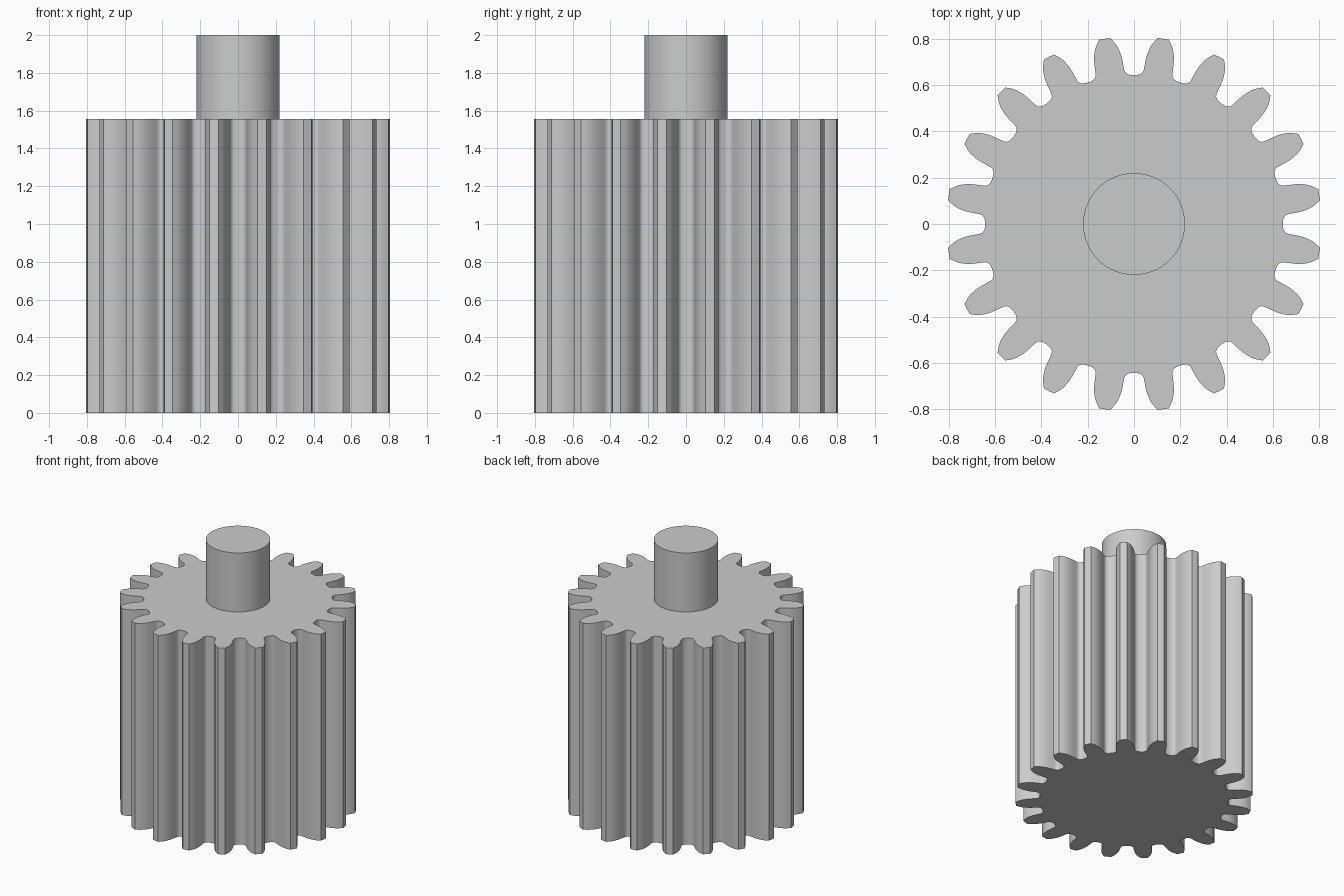
import bpy
import bmesh
import math

cube = bpy.data.objects.get("Cube")
if cube:
    bpy.data.objects.remove(cube, do_unlink=True)

TEETH = 20
GEAR_TOP = 1.555
SHAFT_TOP = 2.0
SHAFT_RADIUS = 0.22

# One plain grey for every part
grey = bpy.data.materials.new("plain grey")
grey.use_nodes = True
colour = (0.6, 0.6, 0.6, 1)
grey.diffuse_color = colour
grey.node_tree.nodes["Principled BSDF"].inputs["Base Color"].default_value = colour


def extrude_outline(name, outline, bottom, top):
    """Turn a closed 2D outline into a smooth-sided solid prism."""
    bm = bmesh.new()
    base = bm.faces.new([bm.verts.new((x, y, bottom)) for x, y in outline])
    result = bmesh.ops.extrude_face_region(bm, geom=[base], use_keep_orig=True)
    verts = [v for v in result["geom"] if isinstance(v, bmesh.types.BMVert)]
    bmesh.ops.translate(bm, verts=verts, vec=(0, 0, top - bottom))
    bmesh.ops.recalc_face_normals(bm, faces=bm.faces)
    mesh = bpy.data.meshes.new(name)
    bm.to_mesh(mesh)
    bm.free()
    mesh.materials.append(grey)
    obj = bpy.data.objects.new(name, mesh)
    bpy.context.collection.objects.link(obj)
    bpy.ops.object.select_all(action="DESELECT")
    obj.select_set(True)
    bpy.context.view_layer.objects.active = obj
    bpy.ops.object.shade_smooth_by_angle(angle=math.radians(35))
    return obj


# Half of one tooth gap: root, fillet, curved flank, tip corner
half_gap = [(0, 0.643), (0.018, 0.645), (0.030, 0.649), (0.037, 0.655),
            (0.042, 0.664), (0.044, 0.675), (0.050, 0.707), (0.055, 0.728),
            (0.062, 0.747), (0.071, 0.766), (0.082, 0.782), (0.103, 0.804)]
gap = [(-x, y) for x, y in reversed(half_gap[1:])] + half_gap

# Tip midpoint, halfway to the next gap
tip_radius = math.hypot(*half_gap[-1])
half_pitch = math.pi / TEETH
gap.append((tip_radius * math.sin(half_pitch), tip_radius * math.cos(half_pitch)))

# Gear body: repeat the gap around the axis
outline = []
for i in range(TEETH):
    a = 2 * half_pitch * i
    c, s = math.cos(a), math.sin(a)
    outline += [(x * c + y * s, y * c - x * s) for x, y in gap]
extrude_outline("gear_body", outline, 0, GEAR_TOP)

# Round shaft on top
sides = 96
circle = [(SHAFT_RADIUS * math.cos(2 * math.pi * i / sides),
           SHAFT_RADIUS * math.sin(2 * math.pi * i / sides)) for i in range(sides)]
extrude_outline("shaft", circle, GEAR_TOP, SHAFT_TOP)
